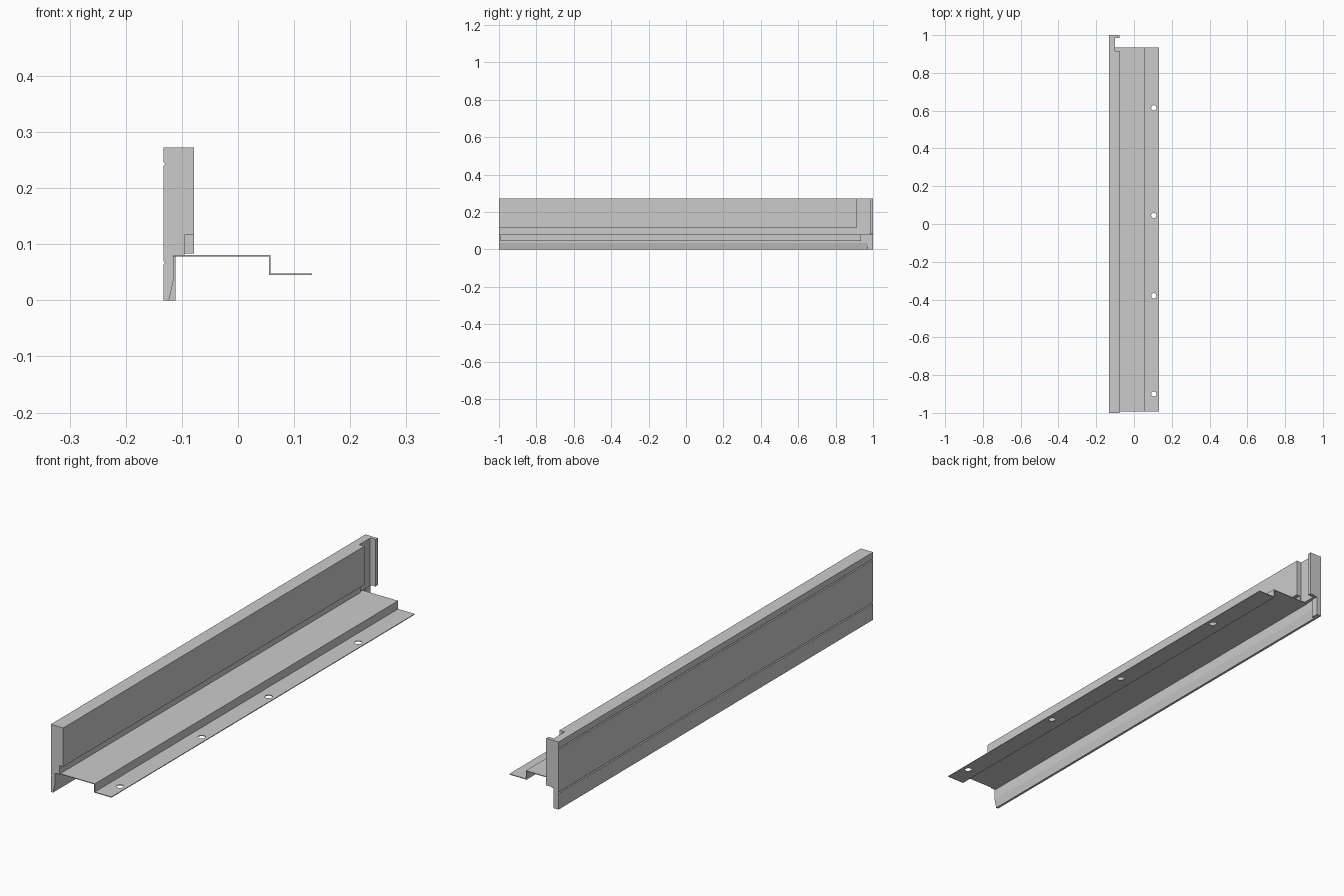
import bpy, bmesh
from mathutils import Matrix

if "Cube" in bpy.data.objects:
    bpy.data.objects.remove(bpy.data.objects["Cube"])


def extrude_profile(name, pts, y0, y1):
    """Extrude a closed (x, z) outline along y."""
    bm = bmesh.new()
    face = bm.faces.new([bm.verts.new((x, y0, z)) for x, z in pts])
    ext = bmesh.ops.extrude_face_region(bm, geom=[face])["geom"]
    verts = [g for g in ext if isinstance(g, bmesh.types.BMVert)]
    bmesh.ops.translate(bm, verts=verts, vec=(0, y1 - y0, 0))
    bmesh.ops.recalc_face_normals(bm, faces=bm.faces)
    return finish(name, bm)


def box(name, x0, x1, y0, y1, z0, z1):
    return extrude_profile(name, [(x0, z0), (x1, z0), (x1, z1), (x0, z1)], y0, y1)


def finish(name, bm):
    mesh = bpy.data.meshes.new(name)
    bm.to_mesh(mesh)
    bm.free()
    obj = bpy.data.objects.new(name, mesh)
    bpy.context.collection.objects.link(obj)
    return obj


def cut(obj, cutter):
    """Subtract the cutter and discard it."""
    cutter.hide_render = True
    mod = obj.modifiers.new("cut", 'BOOLEAN')
    mod.operation, mod.solver, mod.object = 'DIFFERENCE', 'EXACT', cutter
    bpy.context.view_layer.objects.active = obj
    bpy.ops.object.modifier_apply(modifier=mod.name)
    bpy.data.objects.remove(cutter)


BACK, INNER = -0.133, -0.078

# Upright wall with tapered skirt, stepped foot and two shallow back grooves
outline = [(BACK, 0), (-0.123, 0), (-0.115, 0.035), (-0.115, 0.08),
           (-0.095, 0.08), (-0.095, 0.116), (INNER, 0.116), (INNER, 0.272), (BACK, 0.272)]
for z in (0.243, 0.067):
    outline += [(BACK, z + 0.003), (BACK + 0.003, z), (BACK, z - 0.003)]
wall = extrude_profile("wall", outline, -1, 1)

# Thin section near the far end, and panel seams on the lower back
cut(wall, box("end_recess_cutter", -0.101, 0, 0.915, 1.1, 0.03, 0.4))
for y in (-0.69, -0.89):
    cut(wall, box("seam_cutter", -0.2, BACK + 0.001, y - 0.0015, y + 0.0015, -0.1, 0.066))

# End flange and skirt end block
box("end_flange", -0.101, INNER, 0.985, 1, 0.083, 0.272)
box("skirt_end_block", -0.124, -0.111, 0.97, 1, 0, 0.081)

# Folded sheet ledge
t = 0.003
ledge = extrude_profile("ledge_sheet", [
    (-0.115, 0.081), (0.058, 0.081), (0.058, 0.048), (0.132, 0.048),
    (0.132, 0.048 - t), (0.058 - t, 0.048 - t), (0.058 - t, 0.081 - t), (-0.115, 0.081 - t)],
    -0.993, 0.935)

# Mounting holes in the lower lip
for y in (0.615, 0.045, -0.38, -0.9):
    bm = bmesh.new()
    bmesh.ops.create_cone(bm, cap_ends=True, segments=24, radius1=0.014, radius2=0.014,
                          depth=0.04, matrix=Matrix.Translation((0.105, y, 0.046)))
    cut(ledge, finish("hole_cutter", bm))
